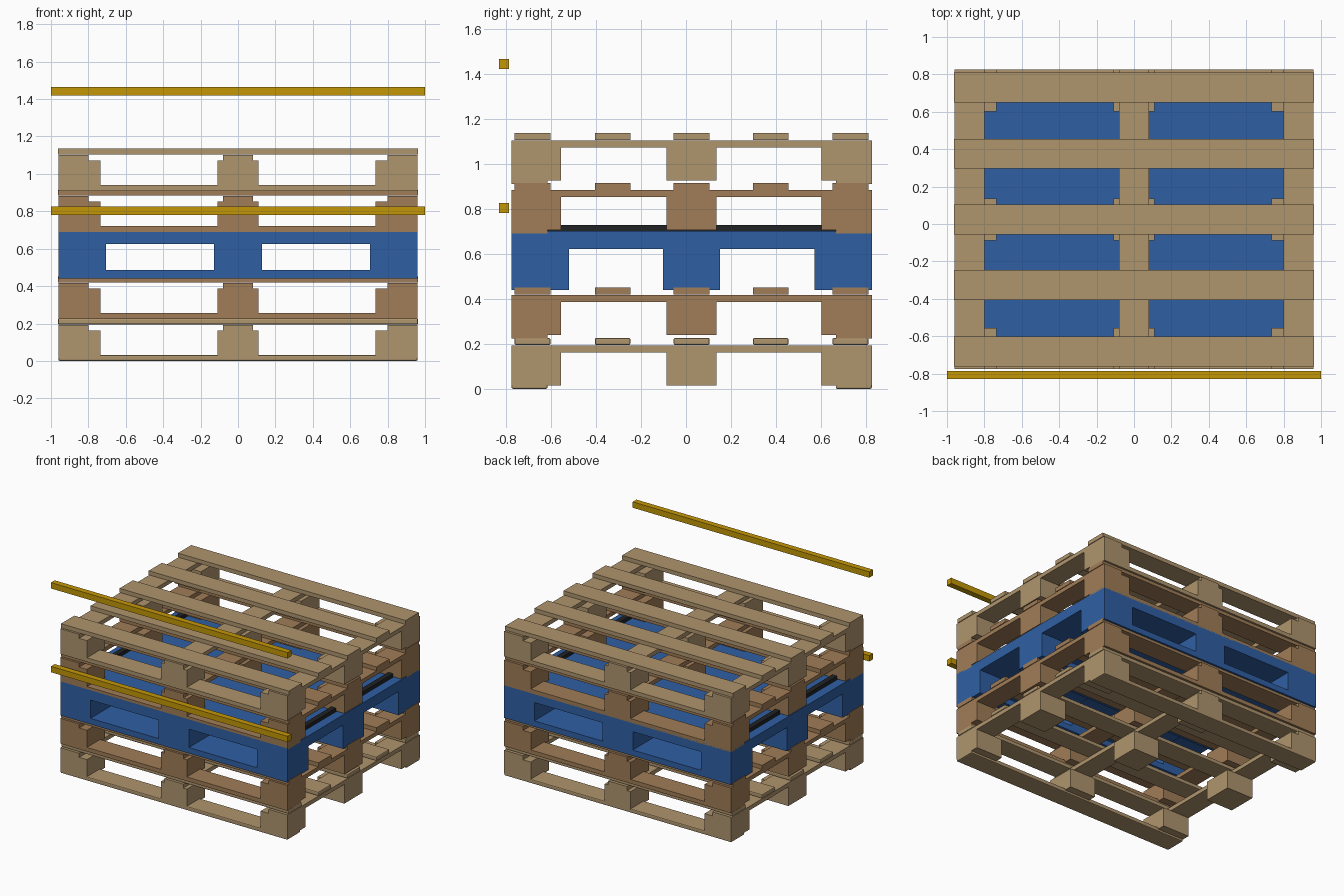
import bpy, bmesh
from mathutils import Matrix, Vector

if "Cube" in bpy.data.objects:
    bpy.data.objects.remove(bpy.data.objects["Cube"])


def material(name, rgb):
    m = bpy.data.materials.new(name)
    m.diffuse_color = (*rgb, 1)
    m.use_nodes = True
    m.node_tree.nodes["Principled BSDF"].inputs["Base Color"].default_value = m.diffuse_color
    return m


TAN = material("tan wood", (0.43, 0.30, 0.155))
BROWN = material("brown wood", (0.355, 0.205, 0.095))
BLUE = material("blue plastic", (0.028, 0.115, 0.37))
BLACK = material("black rubber", (0.015, 0.016, 0.018))
GOLD = material("yellow bar", (0.55, 0.31, 0.002))


def boxes(name, spans, mat=None, bevel=0):
    """One object holding a box for every ((x0, x1), (y0, y1), (z0, z1))."""
    bm = bmesh.new()
    for span in spans:
        mid = Vector([(a + b) / 2 for a, b in span])
        size = Vector([b - a for a, b in span])
        bmesh.ops.create_cube(bm, size=1, matrix=Matrix.Translation(mid) @ Matrix.Diagonal((*size, 1)))
    mesh = bpy.data.meshes.new(name)
    bm.to_mesh(mesh)
    bm.free()
    ob = bpy.data.objects.new(name, mesh)
    bpy.context.collection.objects.link(ob)
    if mat:
        mesh.materials.append(mat)
    if bevel:
        mod = ob.modifiers.new("rounded edges", 'BEVEL')
        mod.width, mod.segments = bevel, 2
    return ob


DEPTH = (-0.775, 0.825)
BLOCK_X = [(-0.96, -0.735), (-0.11, 0.11), (0.735, 0.96)]
BLOCK_Y = [(-0.775, -0.555), (-0.087, 0.135), (0.602, 0.825)]
STRINGER_X = [(-0.96, -0.80), (-0.08, 0.08), (0.80, 0.96)]
TOP_Y = [(-0.762, -0.602), (-0.405, -0.247), (-0.055, 0.105), (0.297, 0.455), (0.65, 0.81)]
SKID_Y = [(-0.775, -0.615), (0.665, 0.825)]


def pallet(name, z, mat, bevel=0):
    def up(a, b):
        return (z + a, z + b)
    # nine blocks, three stringers, five top boards, two bottom skids
    boxes(name + "_blocks", [(x, y, up(0.02, 0.166)) for x in BLOCK_X for y in BLOCK_Y], mat)
    boxes(name + "_stringers", [(x, DEPTH, up(0.166, 0.197)) for x in STRINGER_X], mat)
    boxes(name + "_top_boards", [((-0.963, 0.963), y, up(0.199, 0.23)) for y in TOP_Y], mat, bevel)
    boxes(name + "_bottom_skids", [((-0.96, 0.96), y, up(0.004, 0.035)) for y in SKID_Y], mat, bevel)


# Wooden pallets below and above the plastic one
pallet("lowest_pallet", -0.004, TAN, 0.007)
pallet("lower_pallet", 0.22, BROWN)
pallet("upper_pallet", 0.685, BROWN)
pallet("highest_pallet", 0.905, TAN)

# Plastic pallet: solid body with two fork tunnels each way
body = boxes("plastic_pallet", [((-0.96, 0.96), DEPTH, (0.44, 0.70))], BLUE)
tunnels = {
    "side_tunnel_cutter": [((-2, 2), y, (0.3, 0.622)) for y in [(-0.52, -0.102), (0.15, 0.57)]],
    "front_tunnel_cutter": [(x, (-2, 2), (0.485, 0.625)) for x in [(-0.705, -0.128), (0.128, 0.705)]],
}
for name, spans in tunnels.items():
    cutter = boxes(name, spans)
    cutter.hide_render = True
    cutter.hide_set(True)
    cutter.display_type = 'WIRE'
    mod = body.modifiers.new(name, 'BOOLEAN')
    mod.operation, mod.object, mod.solver = 'DIFFERENCE', cutter, 'EXACT'

# Rubber grip strips on the plastic deck
boxes("grip_strips", [(x, (-0.615, 0.665), (0.70, 0.728)) for x in [(-0.89, -0.85), (0.85, 0.89)]], BLACK)

# Loose bars in front of the stack
for name, z in [("lower_bar", 0.78), ("upper_bar", 1.42)]:
    boxes(name, [((-1, 1), (-0.83, -0.785), (z, z + 0.045))], GOLD)
